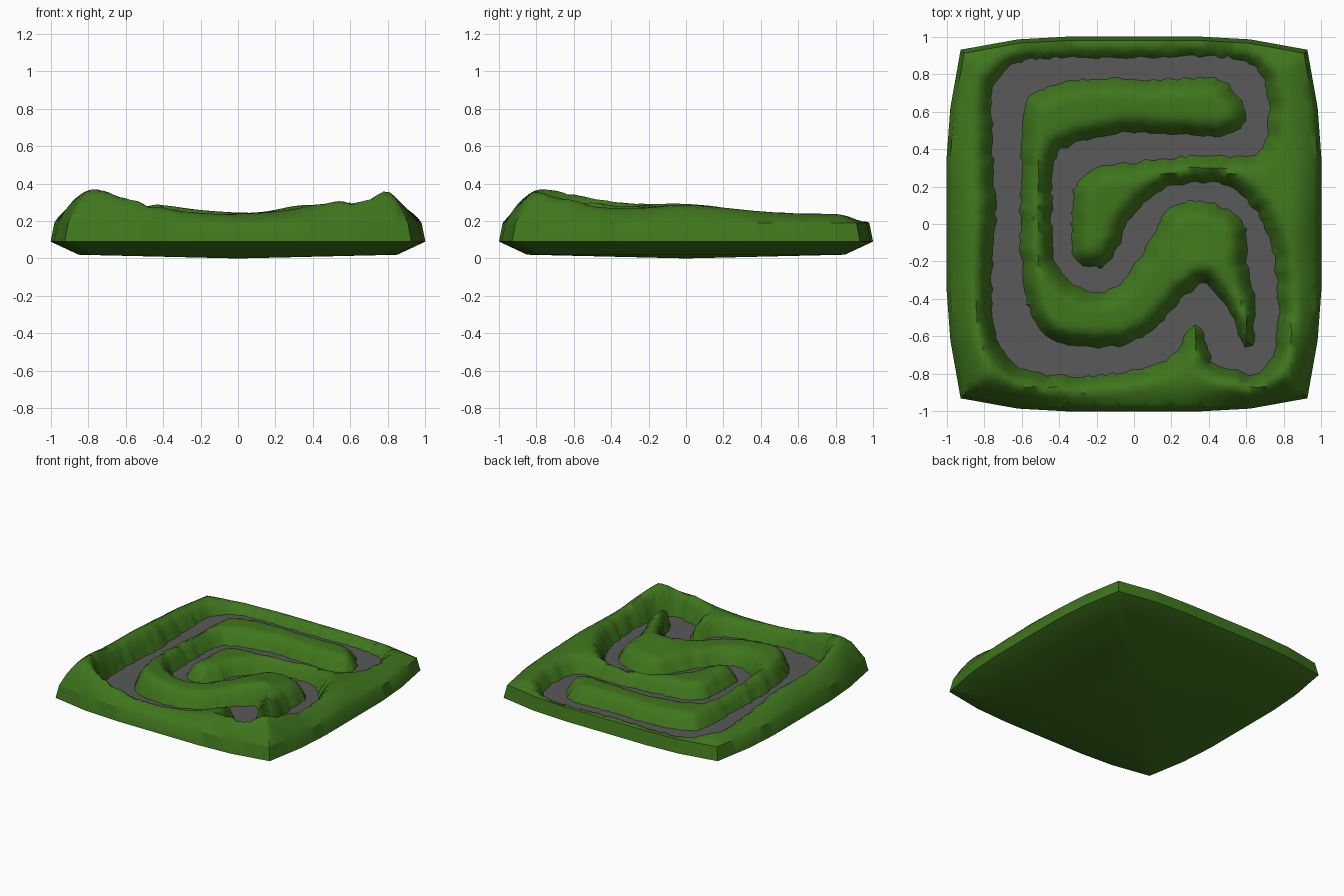
import bpy, bmesh, random
from math import exp
from mathutils import Vector
from mathutils.kdtree import KDTree
from mathutils.geometry import delaunay_2d_cdt

if "Cube" in bpy.data.objects:
    bpy.data.objects.remove(bpy.data.objects["Cube"])

random.seed(4)
ROAD_Z = 0.135

# outer bank of the road, including the tongue-shaped hill and the small spur
BANK = [(-.76, .68), (-.70, .81), (-.55, .88), (0, .89), (.5, .89), (.62, .86), (.70, .77), (.72, .55),
        (.68, .39), (.56, .36), (.3, .36), (0, .33), (-.2, .30), (-.31, .2), (-.33, 0), (-.32, -.18),
        (-.18, -.23), (-.1, -.15), (-.02, .03), (.12, .17), (.3, .22), (.5, .2), (.64, .08), (.73, -.1),
        (.77, -.4), (.75, -.68), (.65, -.8), (.55, -.78), (.43, -.75), (.39, -.65), (.34, -.55), (.29, -.55),
        (.24, -.66), (.17, -.73), (0, -.78), (-.25, -.81), (-.55, -.79), (-.7, -.68), (-.76, -.4), (-.74, 0)]
# winding island enclosed by the road
ISLAND = [(-.58, .6), (-.55, .69), (-.3, .77), (.1, .77), (.45, .77), (.57, .65), (.57, .51), (.4, .47),
          (0, .49), (-.25, .45), (-.4, .38), (-.44, .2), (-.42, -.2), (-.32, -.33), (-.18, -.37),
          (-.05, -.3), (.08, -.1), (.18, .08), (.3, .12), (.45, .1), (.59, 0), (.6, -.2), (.64, -.4),
          (.63, -.66), (.57, -.62), (.5, -.45), (.38, -.32), (.25, -.4), (.12, -.55), (-.08, -.65),
          (-.4, -.63), (-.54, -.5), (-.6, -.2), (-.6, .3)]
# widest outline of the block, one quarter
QUARTER = [(1, .35), (.98, .62), (.925, .93), (.62, .985), (.35, 1)]


def smooth_loop(pts, step=.03, jitter=.009):
    """Closed smooth curve, slightly ragged."""
    p = [Vector(q) for q in pts]
    out = []
    for i in range(len(p)):
        a, b, c, d = (p[(i + k) % len(p)] for k in (-1, 0, 1, 2))
        ln = (c - b).length
        n = max(2, round(ln / step))
        # tangents limited by segment length avoid overshoot
        m1, m2 = (c - a) / 2, (d - b) / 2
        m1 = m1 * min(1, ln / m1.length)
        m2 = m2 * min(1, ln / m2.length)
        for k in range(n):
            t = k / n
            q = ((2*t**3 - 3*t*t + 1) * b + (t**3 - 2*t*t + t) * m1
                 + (3*t*t - 2*t**3) * c + (t**3 - t*t) * m2)
            out.append(q + Vector((random.uniform(-jitter, jitter), random.uniform(-jitter, jitter))))
    return out


def inside(q, poly):
    hit = False
    for a, b in zip(poly, poly[1:] + poly[:1]):
        if (a.y > q.y) != (b.y > q.y) and q.x < a.x + (q.y - a.y) / (b.y - a.y) * (b.x - a.x):
            hit = not hit
    return hit


def tree(loops):
    pts = [a.lerp(b, k / 6) for lp in loops for a, b in zip(lp, lp[1:] + lp[:1]) for k in range(6)]
    kd = KDTree(len(pts))
    for i, q in enumerate(pts):
        kd.insert(q.to_3d(), i)
    kd.balance()
    return lambda q: kd.find(q.to_3d())[2]


bank, island = smooth_loop(BANK), smooth_loop(ISLAND)
corners = ([Vector(q) for q in QUARTER] + [Vector((-x, y)) for x, y in QUARTER[::-1]]
           + [Vector((-x, -y)) for x, y in QUARTER] + [Vector((x, -y)) for x, y in QUARTER[::-1]])
outline = [a.lerp(b, k / 5) for a, b in zip(corners, corners[1:] + corners[:1]) for k in range(5)]
rim = [q * .98 for q in outline]
road_dist, rim_dist = tree([bank, island]), tree([rim])


def on_road(q):
    return inside(q, bank) and not inside(q, island)


def bump(q, x, y, s):
    return exp(-((q.x - x) ** 2 + (q.y - y) ** 2) / s)


def height(q):
    """Hills rise from the road edge and round off at the block's rim."""
    crag = bump(q, .53, -.53, .03)
    top = (.24 + .13 * (bump(q, -.8, -.8, .22) + bump(q, .75, -.82, .12))
           + .05 * exp(-(q.y / .35) ** 2) * min(1, q.x * q.x * 1.3)
           + .04 * bump(q, .36, -.25, .03) + .02 * crag)
    g = 1 - (1 - min(1, rim_dist(q) / .16)) ** 2
    f = 1 - (1 - min(1, road_dist(q) / (.1 - .055 * crag))) ** 2
    return ROAD_Z + (.19 + (top - .19) * g - ROAD_Z) * f


# triangulate the plan with road edges as constraints
pts, edges = [], []
for loop in (bank, island, rim):
    s, n = len(pts), len(loop)
    pts += loop
    edges += [(s + i, s + (i + 1) % n) for i in range(n)]
for i in range(-33, 34):
    for j in range(-33, 34):
        q = Vector((i, j)) * .03 + Vector((random.uniform(-.004, .004), random.uniform(-.004, .004)))
        if road_dist(q) > .014 and rim_dist(q) > .02 and inside(q, rim) and not on_road(q):
            pts.append(q)
verts, _, faces, *_ = delaunay_2d_cdt(pts, edges, [], 0, 1e-5)
road_faces, hill_faces = [], []
for f in faces:
    c = sum((verts[i] for i in f), Vector((0, 0))) / len(f)
    (road_faces if on_road(c) else hill_faces).append(f)


def make_object(name, bm, color):
    bmesh.ops.remove_doubles(bm, verts=bm.verts, dist=1e-4)
    bmesh.ops.recalc_face_normals(bm, faces=bm.faces)
    me = bpy.data.meshes.new(name)
    bm.to_mesh(me)
    bm.free()
    ob = bpy.data.objects.new(name, me)
    bpy.context.collection.objects.link(ob)
    mat = bpy.data.materials.new(name + "_color")
    mat.diffuse_color = (*color, 1)
    mat.use_nodes = True
    mat.node_tree.nodes["Principled BSDF"].inputs["Base Color"].default_value = mat.diffuse_color
    me.materials.append(mat)
    bpy.ops.object.select_all(action='DESELECT')
    ob.select_set(True)
    bpy.context.view_layer.objects.active = ob
    bpy.ops.object.shade_smooth_by_angle(angle=.9)
    return ob


def plan_mesh(tris, z):
    bm = bmesh.new()
    vs = {i: bm.verts.new((*verts[i], z(verts[i]))) for i in {i for f in tris for i in f}}
    for f in tris:
        bm.faces.new([vs[i] for i in f])
    return bm


# flat road, facing up
road = make_object("road", plan_mesh(road_faces, lambda q: ROAD_Z), (.1, .1, .1)).data
if road.polygons[0].normal.z < 0:
    road.flip_normals()

# grassy hills plus tapered sides and shallow underside
hills = plan_mesh(hill_faces, height)
rings = [[hills.verts.new((*q, height(q))) for q in rim],
         [hills.verts.new((*q, .09)) for q in outline],
         [hills.verts.new((*(q * .85), .02)) for q in outline]]
center = hills.verts.new((0, 0, 0))
n = len(outline)
for i in range(n):
    j = (i + 1) % n
    for a, b in zip(rings, rings[1:]):
        hills.faces.new((a[i], b[i], b[j], a[j]))
    hills.faces.new((rings[2][j], rings[2][i], center))
make_object("grass_hills", hills, (.05, .18, .012))
